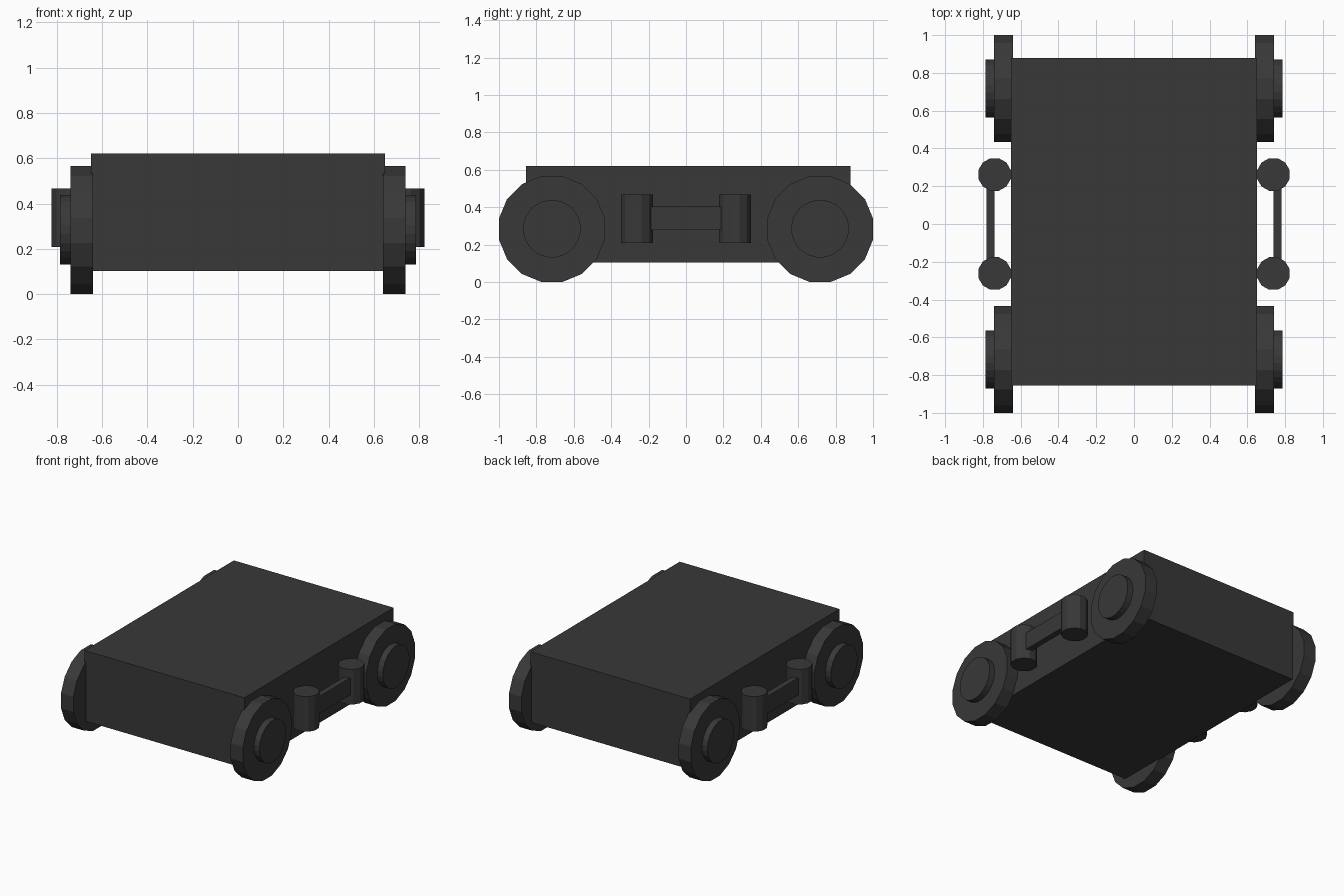
import bpy, bmesh, math
from mathutils import Matrix

if "Cube" in bpy.data.objects:
    bpy.data.objects.remove(bpy.data.objects["Cube"])

dark = bpy.data.materials.new("dark grey")
dark.diffuse_color = (0.04, 0.04, 0.04, 1)
dark.use_nodes = True
dark.node_tree.nodes["Principled BSDF"].inputs["Base Color"].default_value = dark.diffuse_color


def finish(name, bm):
    mesh = bpy.data.meshes.new(name)
    bm.to_mesh(mesh)
    bm.free()
    mesh.materials.append(dark)
    obj = bpy.data.objects.new(name, mesh)
    bpy.context.collection.objects.link(obj)


def box(name, x0, x1, y0, y1, z0, z1):
    bm = bmesh.new()
    m = Matrix.Translation(((x0 + x1) / 2, (y0 + y1) / 2, (z0 + z1) / 2))
    m = m @ Matrix.Diagonal((abs(x1 - x0), y1 - y0, z1 - z0, 1))
    bmesh.ops.create_cube(bm, size=1, matrix=m)
    finish(name, bm)


def cylinder(name, center, apothem, depth, sides, along_x=False):
    # flat facets face the main axes, so the size is given across the flats
    bm = bmesh.new()
    r = apothem / math.cos(math.pi / sides)
    m = Matrix.Translation(center)
    if along_x:
        m = m @ Matrix.Rotation(math.pi / 2, 4, 'Y')
    m = m @ Matrix.Rotation(math.pi / sides, 4, 'Z')
    bmesh.ops.create_cone(bm, cap_ends=True, segments=sides, radius1=r,
                          radius2=r, depth=depth, matrix=m)
    finish(name, bm)


# main block
box("body", -0.65, 0.65, -0.855, 0.88, 0.103, 0.621)

for side, s in (("left", -1), ("right", 1)):
    for end, e in (("front", -1), ("back", 1)):
        # wheel with a raised hub
        cylinder(f"{end}_{side}_wheel", (s * 0.69, e * 0.717, 0.283), 0.283, 0.1, 16, True)
        cylinder(f"{end}_{side}_hub", (s * 0.755, e * 0.717, 0.285), 0.153, 0.06, 24, True)
        # upright post holding the side bar
        cylinder(f"{end}_{side}_post", (s * 0.738, e * 0.262, 0.338), 0.086, 0.258, 12)
    # side bar between the posts
    box(f"{side}_bar", s * 0.739, s * 0.782, -0.2, 0.2, 0.278, 0.404)
